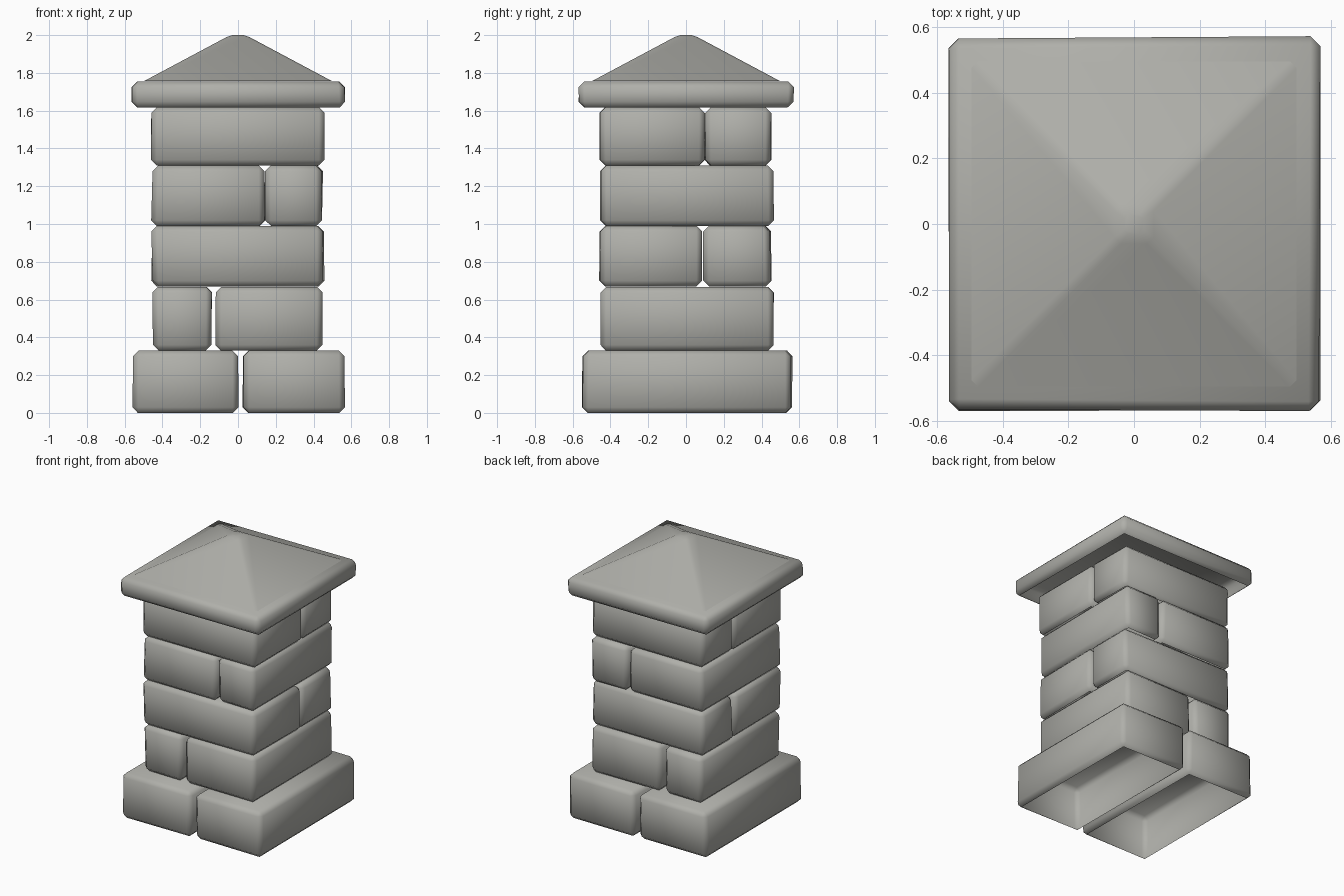
import bpy, bmesh, random
from mathutils import Vector

if "Cube" in bpy.data.objects:
    bpy.data.objects.remove(bpy.data.objects["Cube"])

random.seed(4)

# Warm dark grey stone
stone_mat = bpy.data.materials.new("stone_grey")
stone_mat.diffuse_color = (0.43, 0.43, 0.40, 1)
stone_mat.use_nodes = True
stone_mat.node_tree.nodes["Principled BSDF"].inputs["Base Color"].default_value = stone_mat.diffuse_color


def finish(bm, name, angle):
    mesh = bpy.data.meshes.new(name)
    bmesh.ops.recalc_face_normals(bm, faces=bm.faces)
    bm.to_mesh(mesh)
    bm.free()
    mesh.materials.append(stone_mat)
    ob = bpy.data.objects.new(name, mesh)
    bpy.context.collection.objects.link(ob)
    bpy.ops.object.select_all(action='DESELECT')
    ob.select_set(True)
    bpy.context.view_layer.objects.active = ob
    bpy.ops.object.shade_smooth_by_angle(angle=angle)


def stone(name, x0, x1, y0, y1, z0, z1, bevel=0.03, jitter=0.006):
    """Slightly uneven block with worn edges and an open underside."""
    bm = bmesh.new()
    bmesh.ops.create_cube(bm, size=1)
    lo, hi = Vector((x0, y0, z0)), Vector((x1, y1, z1))
    for v in bm.verts:
        v.co = Vector([lo[i] if v.co[i] < 0 else hi[i] for i in range(3)])
        v.co.x += random.uniform(-jitter, jitter)
        v.co.y += random.uniform(-jitter, jitter)
    bmesh.ops.bevel(bm, geom=bm.edges[:], offset=bevel, segments=1,
                    profile=0.5, affect='EDGES')
    bmesh.ops.recalc_face_normals(bm, faces=bm.faces)
    bottom = min(bm.faces, key=lambda f: f.calc_center_median().z)
    bmesh.ops.delete(bm, geom=[bottom], context='FACES_ONLY')
    finish(bm, name, 1.2)


# Wide footing: two stones side by side
stone("base_stone_left", -0.555, 0.0, -0.545, 0.56, 0, 0.33)
stone("base_stone_right", 0.025, 0.562, -0.545, 0.56, 0, 0.33)

# Shaft: courses alternate their joint direction (axis, joint start, joint end)
courses = [
    (0.33, 0.667, 'x', -0.14, -0.115),
    (0.67, 0.99, 'y', 0.08, 0.095),
    (0.99, 1.31, 'x', 0.145, 0.147),
    (1.31, 1.618, 'y', 0.097, 0.101),
]
for i, (z0, z1, axis, a, b) in enumerate(courses, 1):
    for part, (s, e) in (("a", (-0.455, a)), ("b", (b, 0.447))):
        if axis == 'x':
            stone(f"course_{i}_stone_{part}", s, e, -0.45, 0.462, z0, z1)
        else:
            stone(f"course_{i}_stone_{part}", -0.455, 0.453, s, e, z0, z1)

# Cap slab
stone("cap_slab", -0.567, 0.565, -0.567, 0.568, 1.618, 1.754, 0.03, 0.005)

# Pyramid roof: chamfered square rings (half width, corner cut, height)
bm = bmesh.new()
rings = []
for h, c, z in ((0.495, 0.02, 1.758), (0.06, 0.02, 1.99), (0.03, 0.012, 2.0)):
    k = h - c
    pts = [(h, -k), (h, k), (k, h), (-k, h), (-h, k), (-h, -k), (-k, -h), (k, -h)]
    rings.append([bm.verts.new((x, y, z)) for x, y in pts])
for r0, r1 in zip(rings, rings[1:]):
    for j in range(8):
        n = (j + 1) % 8
        bm.faces.new((r0[j], r0[n], r1[n], r1[j]))
bm.faces.new(rings[-1])
finish(bm, "cap_pyramid", 0.9)
